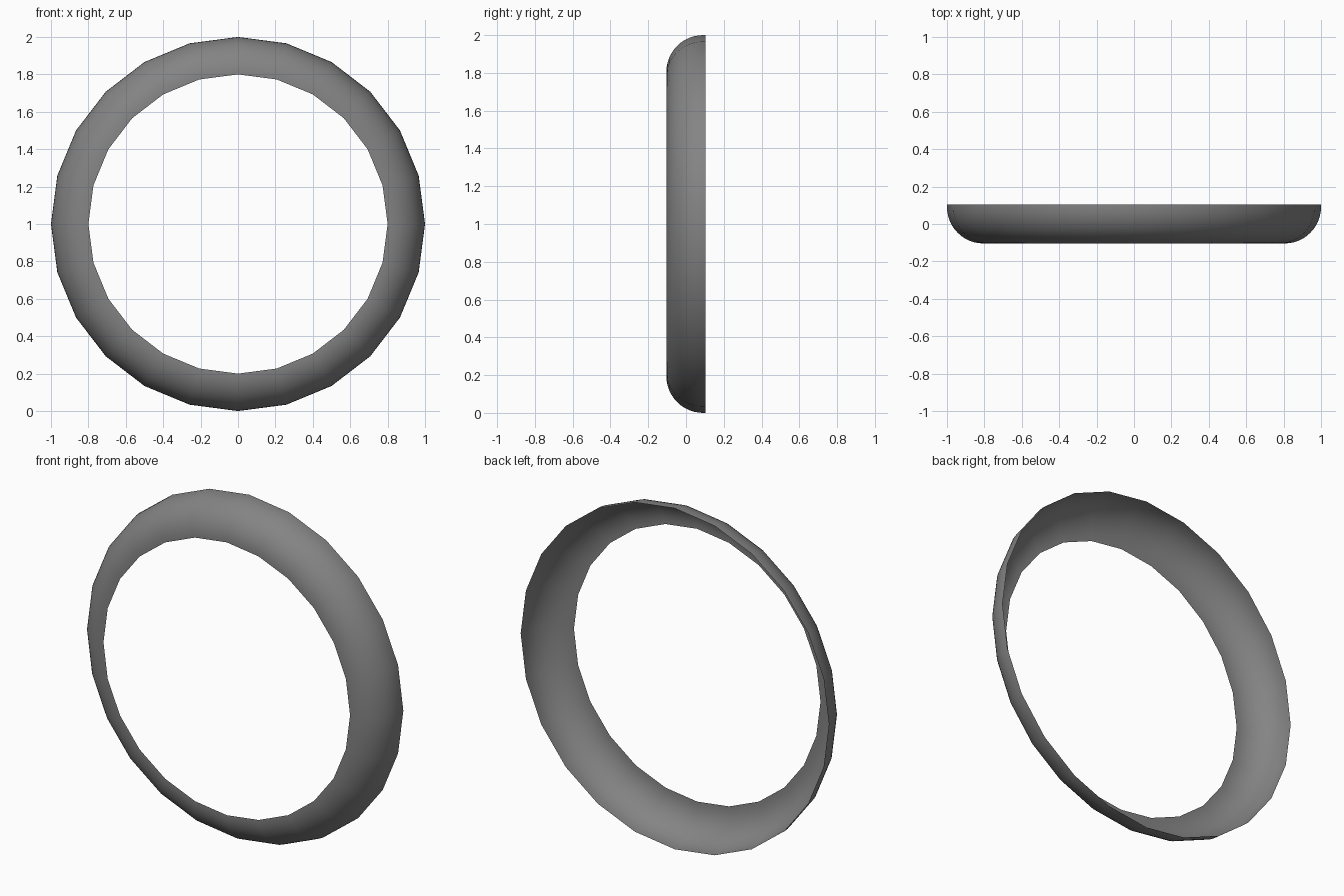
import bpy, bmesh
from math import sin, cos, pi
from mathutils import Vector, Matrix

if "Cube" in bpy.data.objects:
    bpy.data.objects.remove(bpy.data.objects["Cube"])

SIDES, ARC_STEPS = 24, 12
INNER_R, OUTER_R, HALF_DEPTH, ARC_R = 0.8, 1.0, 0.104, 0.195

bm = bmesh.new()

# quarter-round profile: front inner rim curving back to the outer rim
points = [(-HALF_DEPTH, INNER_R)]
for i in range(ARC_STEPS + 1):
    a = pi / 2 * i / ARC_STEPS
    points.append((-HALF_DEPTH + ARC_R * (1 - cos(a)), OUTER_R - ARC_R * (1 - sin(a))))
points.append((HALF_DEPTH, OUTER_R))
profile = [bm.verts.new((0, y, r)) for y, r in points]
edges = [bm.edges.new(pair) for pair in zip(profile, profile[1:])]

# sweep the profile around the y axis into an open shell
bmesh.ops.spin(bm, geom=profile + edges, cent=(0, 0, 0), axis=(0, 1, 0),
               angle=2 * pi, steps=SIDES, use_merge=True)
bmesh.ops.remove_doubles(bm, verts=bm.verts[:], dist=1e-4)
bmesh.ops.recalc_face_normals(bm, faces=bm.faces[:])

# make the convex side face outwards
face = bm.faces[0]
c = face.calc_center_median()
if face.normal.dot(Vector((c.x, -1, c.z))) < 0:
    bmesh.ops.reverse_faces(bm, faces=bm.faces[:])
for f in bm.faces:
    f.smooth = True
bm.transform(Matrix.Translation((0, 0, 1)))

mesh = bpy.data.meshes.new("ring_shell")
bm.to_mesh(mesh)
bm.free()
ring = bpy.data.objects.new("ring_shell", mesh)
bpy.context.collection.objects.link(ring)

# dark grey finish
grey = bpy.data.materials.new("dark_grey")
grey.diffuse_color = (0.23, 0.23, 0.23, 1)
grey.use_nodes = True
grey.node_tree.nodes["Principled BSDF"].inputs["Base Color"].default_value = grey.diffuse_color
mesh.materials.append(grey)
